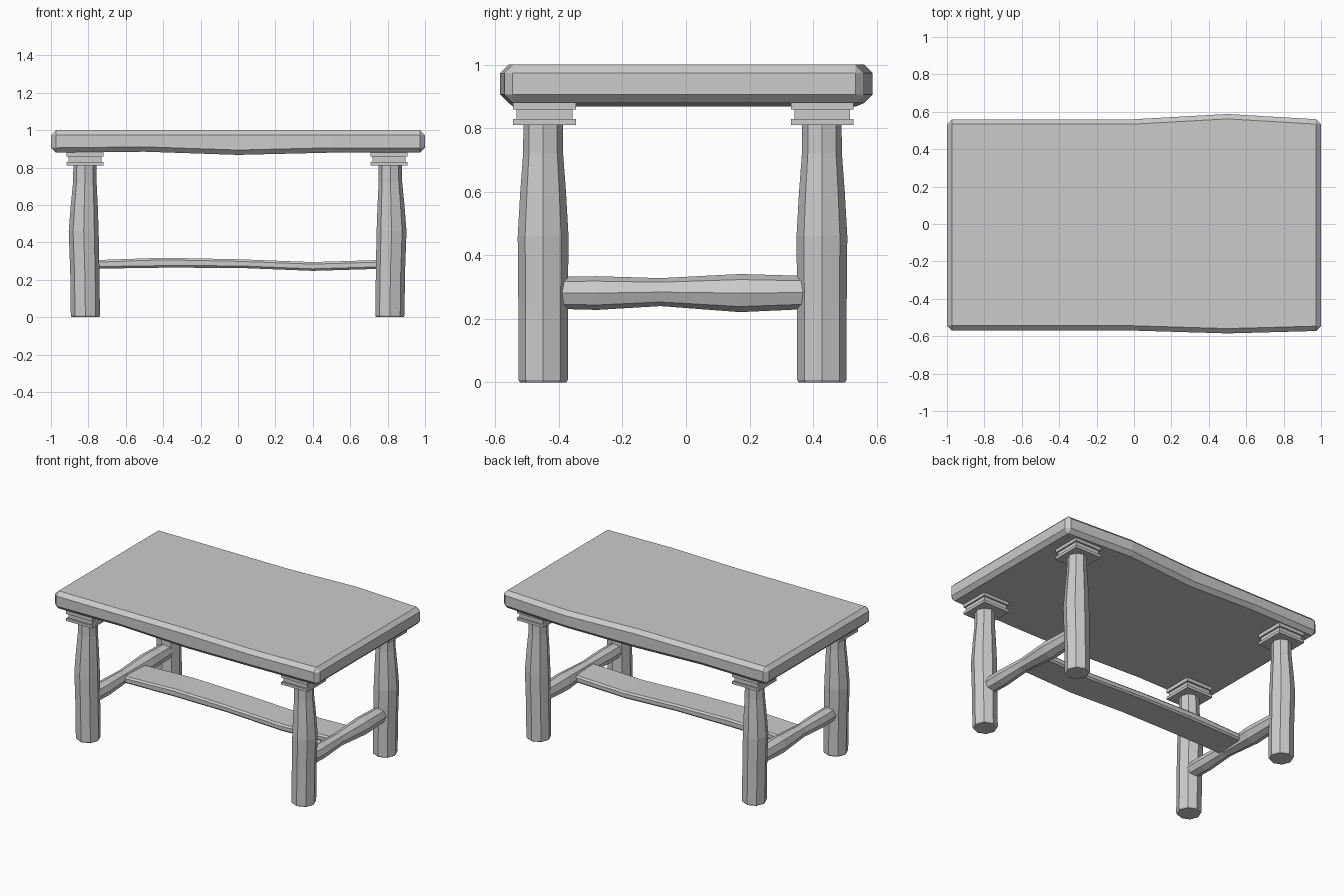
import bpy, math

if "Cube" in bpy.data.objects:
    bpy.data.objects.remove(bpy.data.objects["Cube"])

wood = bpy.data.materials.new("grey wood")
wood.diffuse_color = (0.6, 0.6, 0.6, 1)
wood.use_nodes = True
wood.node_tree.nodes["Principled BSDF"].inputs["Base Color"].default_value = wood.diffuse_color


def loft(name, rings):
    """Skin equal-sized rings of points and close both ends."""
    n = len(rings[0])
    verts = [p for ring in rings for p in ring]
    faces = [(r * n + i, r * n + (i + 1) % n, (r + 1) * n + (i + 1) % n, (r + 1) * n + i)
             for r in range(len(rings) - 1) for i in range(n)]
    faces += [tuple(reversed(range(n))), tuple(range(len(verts) - n, len(verts)))]
    mesh = bpy.data.meshes.new(name)
    mesh.from_pydata(verts, [], faces)
    mesh.materials.append(wood)
    obj = bpy.data.objects.new(name, mesh)
    bpy.context.collection.objects.link(obj)
    return obj


def octagon(r):
    return [(r * math.cos(i * math.pi / 4), r * math.sin(i * math.pi / 4)) for i in range(8)]


def plank_section(x, y0, y1, z0, z1, b):
    """Chamfered rectangle across the x axis."""
    return [(x, y0 + b, z0), (x, y1 - b, z0), (x, y1, z0 + b), (x, y1, z1 - b),
            (x, y1 - b, z1), (x, y0 + b, z1), (x, y0, z1 - b), (x, y0, z0 + b)]


def end_section(x, y0, y1, z0, z1):
    """Small end rectangle, doubled corners, matching plank_section."""
    e = 0.001
    return plank_section(x, y0, y1, z0, z1, e)


# Table top: bowed long edges, wavy underside, chamfered all round
b = 0.026
top_stations = [(-0.974, -0.57, 0.56, 0.88), (-0.5, -0.57, 0.56, 0.885), (0, -0.57, 0.56, 0.868),
                (0.5, -0.585, 0.588, 0.88), (0.974, -0.572, 0.56, 0.88)]
rings = [plank_section(x, y0, y1, z0, 1.0, b) for x, y0, y1, z0 in top_stations]
rings.insert(0, end_section(-1, -0.544, 0.534, 0.906, 0.974))
rings.append(end_section(1, -0.546, 0.534, 0.906, 0.974))
loft("table_top", rings)

# Legs: (z, radius, outward x shift)
leg_profile = [(0, 0.073, 0), (0.008, 0.078, 0), (0.24, 0.078, 0.003), (0.46, 0.08, 0.009),
               (0.6, 0.072, 0.006), (0.72, 0.063, 0.003), (0.82, 0.062, 0.002)]
# Stepped square caps: (z0, z1, half width)
cap_steps = [(0.811, 0.829, 0.099), (0.829, 0.859, 0.088), (0.859, 0.876, 0.099)]

for side, sx, leg_x, cap_x in (("left", -1, -0.816, -0.817), ("right", 1, 0.812, 0.807)):
    for end, leg_y, cap_y in (("front", -0.45, -0.446), ("back", 0.428, 0.429)):
        loft(f"{end}_{side}_leg", [[(leg_x + sx * dx + u, leg_y + v, z) for u, v in octagon(r)]
                                   for z, r, dx in leg_profile])
        for k, (z0, z1, h) in enumerate(cap_steps):
            top = z1 if k < 2 else 0.89
            square = [(-h, -h), (h, -h), (h, h), (-h, h)]
            loft(f"{end}_{side}_cap_{k + 1}",
                 [[(cap_x + u, cap_y + v, z) for u, v in square] for z in (z0, top)])

    # Side rail between the front and back leg: (y, radius, centre z)
    rail = [(-0.43, 0.05, 0.282), (-0.28, 0.053, 0.281), (-0.08, 0.044, 0.284),
            (0.17, 0.06, 0.281), (0.41, 0.051, 0.283)]
    loft(f"{side}_side_rail", [[(sx * 0.81 + u, y, z + v) for v, u in octagon(r)]
                               for y, r, z in rail])

# Long stretcher plank: (x, bottom z, top z)
plank = [(-0.8, 0.259, 0.304), (-0.4, 0.265, 0.318), (0, 0.264, 0.31),
         (0.4, 0.248, 0.295), (0.8, 0.26, 0.307)]
loft("long_stretcher", [plank_section(x, -0.12, 0.1, z0, z1, 0.011) for x, z0, z1 in plank])

# Consistent outward normals
import bmesh
for obj in bpy.context.collection.objects:
    bm = bmesh.new()
    bm.from_mesh(obj.data)
    bmesh.ops.recalc_face_normals(bm, faces=bm.faces)
    bm.to_mesh(obj.data)
    bm.free()
